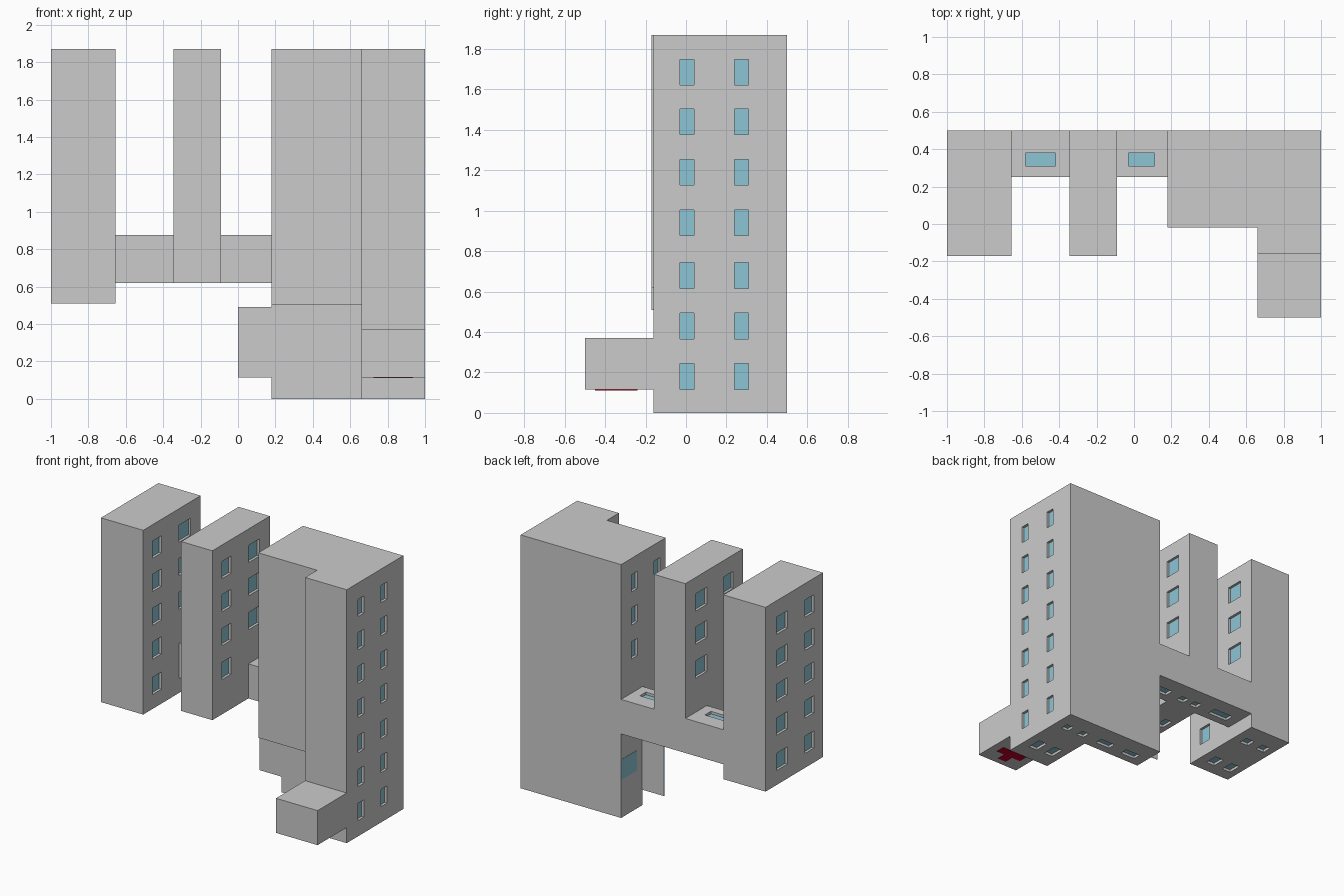
import bpy, bmesh
from mathutils import Vector

if "Cube" in bpy.data.objects:
    bpy.data.objects.remove(bpy.data.objects["Cube"])

ROWS = [0.18, 0.43, 0.68, 0.94, 1.19, 1.44, 1.685]   # window centre heights
DEPTH = 0.02
TOP = 1.87


def material(name, rgb):
    m = bpy.data.materials.new(name)
    m.diffuse_color = (*rgb, 1)
    m.use_nodes = True
    m.node_tree.nodes["Principled BSDF"].inputs["Base Color"].default_value = m.diffuse_color
    return m


GLASS = material("glass_blue", (0.27, 0.56, 0.66))
RED = material("cross_red", (0.5, 0.0, 0.02))


def add_object(name, bm, mat=None):
    bmesh.ops.recalc_face_normals(bm, faces=bm.faces[:])
    me = bpy.data.meshes.new(name)
    bm.to_mesh(me)
    bm.free()
    ob = bpy.data.objects.new(name, me)
    bpy.context.collection.objects.link(ob)
    if mat:
        me.materials.append(mat)
    return ob


def boxes(name, spans, mat=None):
    """One mesh made of boxes, each given as (low corner, high corner)."""
    bm = bmesh.new()
    for lo, hi in spans:
        lo, hi = Vector(lo), Vector(hi)
        verts = bmesh.ops.create_cube(bm, size=1)["verts"]
        bmesh.ops.scale(bm, vec=hi - lo, verts=verts)
        bmesh.ops.translate(bm, vec=(lo + hi) / 2, verts=verts)
    return add_object(name, bm, mat)


def prism(name, outline, z0, z1):
    bm = bmesh.new()
    face = bm.faces.new([bm.verts.new((x, y, z0)) for x, y in outline])
    ext = bmesh.ops.extrude_face_region(bm, geom=[face])["geom"]
    bmesh.ops.translate(bm, vec=(0, 0, z1 - z0),
                        verts=[v for v in ext if isinstance(v, bmesh.types.BMVert)])
    return add_object(name, bm)


def rect(x0, x1, y0, y1):
    return [(x0, y0), (x1, y0), (x1, y1), (x0, y1)]


def side(x, out, y, width, rows):
    """Column of windows on a wall facing out = +1 or -1 along x."""
    return [(0, out, (x, y, z), (0, width, 0.127)) for z in rows]


def flat(z, out, x, y, wx=0.07, wy=0.07):
    """Window in a roof (out = 1) or an underside (out = -1)."""
    return [(2, out, (x, y, z), (wx, wy, 0))]


def add_windows(ob, windows):
    """Cut recesses and set a glass pane at the bottom of each."""
    cuts, panes = [], []
    for axis, out, c, size in windows:
        half, c = Vector(size) / 2, Vector(c)
        n = Vector((0, 0, 0))
        n[axis] = out

        def span(a, b):
            p, q = c - half + n * a, c + half + n * b
            if out < 0:
                p[axis], q[axis] = q[axis], p[axis]
            return p, q
        cuts.append(span(-DEPTH, 0.05))
        panes.append(span(-DEPTH - 0.005, -DEPTH + 0.001))
    cutter = boxes("window_cutter", cuts)
    cutter.hide_render = True
    mod = ob.modifiers.new("windows", "BOOLEAN")
    mod.operation, mod.solver, mod.object = "DIFFERENCE", "EXACT", cutter
    bpy.context.view_layer.objects.active = ob
    bpy.ops.object.modifier_apply(modifier=mod.name)
    bpy.data.objects.remove(cutter)
    boxes(ob.name + "_glass", panes, GLASS)


# Left wing
left = prism("left_wing", rect(-1, -0.655, -0.17, 0.5), 0.51, TOP)
w = side(-1, -1, 0.31, 0.13, ROWS[2:]) + side(-1, -1, -0.01, 0.105, ROWS[2:])
w += side(-0.655, 1, -0.01, 0.105, ROWS[2:]) + side(-0.655, 1, 0.315, 0.135, ROWS[4:])
for x in (-0.765, -0.91):
    w += flat(0.51, -1, x, 0.32) + flat(0.51, -1, x, -0.03, 0.07, 0.1)
add_windows(left, w)

# Middle wing
mid = prism("middle_wing", rect(-0.345, -0.09, -0.17, 0.5), 0.62, TOP)
w = []
for x, out in ((-0.345, -1), (-0.09, 1)):
    w += side(x, out, -0.005, 0.105, ROWS[3:]) + side(x, out, 0.315, 0.13, ROWS[4:])
for x in (-0.16, -0.275):
    w += flat(0.62, -1, x, 0.34, 0.06, 0.06) + flat(0.62, -1, x, 0.0, 0.06, 0.1)
add_windows(mid, w)

# Connecting corridors
for name, x0, x1, xc, wx in (("left_corridor", -0.655, -0.345, -0.5, 0.16),
                             ("right_corridor", -0.09, 0.18, 0.04, 0.14)):
    hall = prism(name, rect(x0, x1, 0.25, 0.5), 0.62, 0.875)
    add_windows(hall, flat(0.875, 1, xc, 0.345, wx, 0.07) + flat(0.62, -1, xc, 0.345, wx, 0.07))

# Main block: upper storeys overhang the lower ones
def l_shape(y):
    return [(0.18, y), (0.66, y), (0.66, -0.16), (1, -0.16), (1, 0.5), (0.18, 0.5)]


upper = prism("main_block_upper", l_shape(-0.02), 0.505, TOP)
w = side(0.18, -1, 0.345, 0.07, ROWS[4:]) + side(0.18, -1, 0.08, 0.07, ROWS[2:])
for y in (0.005, 0.275):
    w += side(1, 1, y, 0.068, ROWS[2:])
add_windows(upper, w)

lower = prism("main_block_lower", l_shape(0.25), 0, 0.505)
w = []
for y in (0.005, 0.275):
    w += side(1, 1, y, 0.068, ROWS[:2])
for x in (0.895, 0.755):
    w += flat(0, -1, x, 0.34, 0.06, 0.06) + flat(0, -1, x, 0.02, 0.07, 0.11)
for x in (0.55, 0.32):
    w += flat(0, -1, x, 0.34, 0.12, 0.06)
add_windows(lower, w)

# Flush side window and thin screen wall beside the lower block
boxes("flush_side_window", [((0.178, 0.32, 0.28), (0.182, 0.498, 0.43))], GLASS)
boxes("screen_wall", [((0.004, 0.25, 0.115), (0.18, 0.254, 0.49))])
boxes("screen_wall_edge", [((0, 0.25, 0.115), (0.004, 0.254, 0.49))], GLASS)

# Entrance annex with the red cross on its underside
boxes("entrance_annex", [((0.66, -0.5, 0.115), (1, -0.16, 0.37))])
cx, cy, arm, t = 0.83, -0.345, 0.105, 0.035
boxes("red_cross", [((cx - arm, cy - t, 0.112), (cx + arm, cy + t, 0.116)),
                    ((cx - t, cy + t, 0.112), (cx + t, cy + arm, 0.116)),
                    ((cx - t, cy - arm, 0.112), (cx + t, cy - t, 0.116))], RED)
